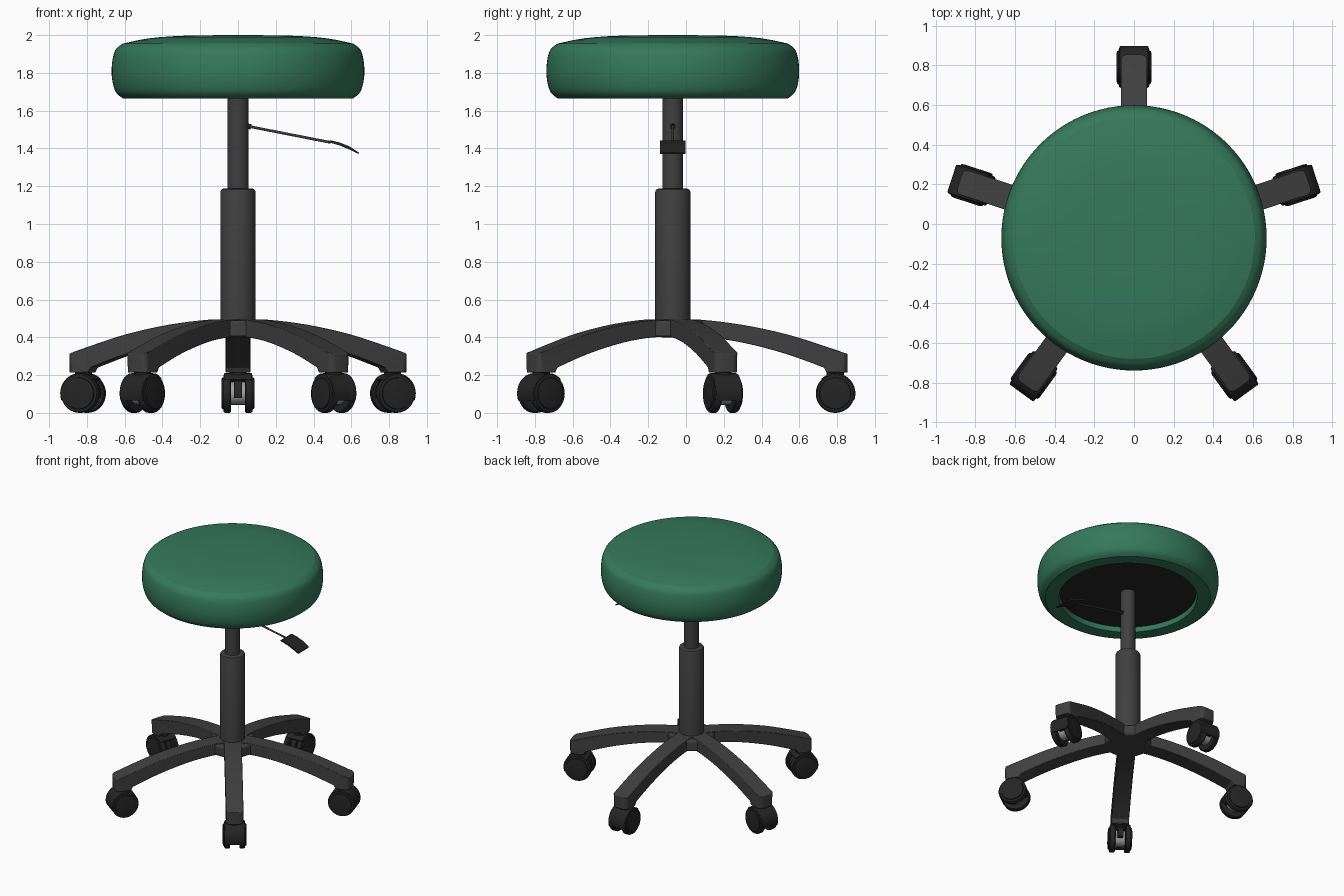
import bpy, bmesh, math
from mathutils import Matrix, Vector

if "Cube" in bpy.data.objects:
    bpy.data.objects.remove(bpy.data.objects["Cube"])

CY = -0.07  # y of the stool axis


def material(name, rgb):
    m = bpy.data.materials.new(name)
    m.diffuse_color = (*rgb, 1)
    m.use_nodes = True
    m.node_tree.nodes["Principled BSDF"].inputs["Base Color"].default_value = m.diffuse_color
    return m


GREEN = material("green_vinyl", (0.035, 0.19, 0.105))
GREY = material("dark_grey", (0.05, 0.05, 0.05))
BLACK = material("black_plastic", (0.018, 0.018, 0.018))
STEEL = material("steel", (0.35, 0.35, 0.35))


def finish(bm, name, mat, matrix=None, bevel=0, angle=35):
    bmesh.ops.recalc_face_normals(bm, faces=bm.faces)
    me = bpy.data.meshes.new(name)
    bm.to_mesh(me)
    bm.free()
    ob = bpy.data.objects.new(name, me)
    bpy.context.collection.objects.link(ob)
    ob.matrix_world = matrix or Matrix.Translation((0, CY, 0))
    me.materials.append(mat)
    bpy.ops.object.select_all(action='DESELECT')
    ob.select_set(True)
    bpy.context.view_layer.objects.active = ob
    bpy.ops.object.shade_smooth_by_angle(angle=math.radians(angle))
    if bevel:
        b = ob.modifiers.new("bevel", 'BEVEL')
        b.width, b.segments, b.limit_method = bevel, 2, 'ANGLE'
        b.angle_limit = math.radians(40)
    return ob


def lathe(name, profile, mat, matrix=None, steps=64, angle=35):
    """Revolve (radius, height) points round local z."""
    bm = bmesh.new()
    vs = [bm.verts.new((r, 0, z)) for r, z in profile]
    es = [bm.edges.new(p) for p in zip(vs, vs[1:])]
    bmesh.ops.spin(bm, geom=vs + es, cent=(0, 0, 0), axis=(0, 0, 1),
                   angle=math.tau, steps=steps)
    bmesh.ops.remove_doubles(bm, verts=bm.verts, dist=1e-4)
    return finish(bm, name, mat, matrix, angle=angle)


def prism(name, pts, y0, y1, mat, matrix=None, bevel=0, tip=0):
    """Extrude an (x, z) outline from y0 to y1; tip rounds the far upright edges."""
    bm = bmesh.new()
    f = bm.faces.new([bm.verts.new((x, y0, z)) for x, z in pts])
    ret = bmesh.ops.extrude_face_region(bm, geom=[f])
    for v in ret["geom"]:
        if isinstance(v, bmesh.types.BMVert):
            v.co.y = y1
    if tip:
        far = max(x for x, z in pts) - 1e-4
        edges = [e for e in bm.edges if all(v.co.x > far for v in e.verts)
                 and abs(e.verts[0].co.y - e.verts[1].co.y) < 1e-4]
        bmesh.ops.bevel(bm, geom=edges, offset=tip, segments=5, profile=0.5,
                        affect='EDGES')
    return finish(bm, name, mat, matrix, bevel)


def smooth_path(pts, n=5):
    """Catmull-Rom points through a short path."""
    p = [Vector(q) for q in [pts[0], *pts, pts[-1]]]
    out = []
    for a, b, c, d in zip(p, p[1:], p[2:], p[3:]):
        for i in range(n):
            t = i / n
            out.append((2 * b + (c - a) * t + (2 * a - 5 * b + 4 * c - d) * t * t
                        + (3 * b - a - 3 * c + d) * t ** 3) / 2)
    return [tuple(q) for q in out] + [tuple(p[-1])]


# Seat cushion with hollow underside
side = smooth_path([(0.61, 1.665), (0.648, 1.70), (0.667, 1.77), (0.667, 1.85),
                    (0.65, 1.92), (0.61, 1.955)])
crown = smooth_path([(0.61, 1.955), (0.47, 1.983), (0.28, 1.997), (0, 2.0)], 3)
lathe("seat_cushion", [(0, 1.73), (0.51, 1.73), (0.51, 1.665)] + side + crown[1:],
      GREEN, steps=96, angle=20)
lathe("seat_plate", [(0, 1.735), (0.505, 1.735), (0.505, 1.705), (0, 1.705)], BLACK)

# Gas lift column
lathe("column_sleeve", [(0, 0.405), (0.093, 0.405), (0.093, 1.17), (0.088, 1.182),
                        (0.078, 1.187), (0, 1.187)], GREY)
lathe("column_piston", [(0, 1.15), (0.055, 1.15), (0.055, 1.72), (0, 1.72)], GREY, steps=48)

# Height lever
rod = Vector((0.49, 0, 1.432)) - Vector((0.04, 0, 1.52))
aim = Matrix.Translation((0.04, CY, 1.52)) @ rod.to_track_quat('Z', 'Y').to_matrix().to_4x4()
lathe("lever_rod", [(0, 0), (0.007, 0), (0.007, rod.length), (0, rod.length)], GREY, aim, 16)
lathe("lever_socket", [(0, 0), (0.014, 0), (0.014, 0.03), (0, 0.03)], BLACK, aim, 20)
prism("lever_paddle", [(0.475, 1.436), (0.49, 1.443), (0.54, 1.431), (0.59, 1.411),
                       (0.64, 1.378), (0.638, 1.370), (0.59, 1.394), (0.54, 1.415),
                       (0.49, 1.430)], -0.067, 0.067, BLACK)

# Hub web that joins the five arms
bm = bmesh.new()
ring = []
for k in range(5):
    a = math.radians(18 + 72 * k)
    for s in (-1, 1):
        p = Matrix.Rotation(a, 3, 'Z') @ Vector((0.16, 0.064 * s, 0.401))
        ring.append(bm.verts.new(p))
ret = bmesh.ops.extrude_face_region(bm, geom=[bm.faces.new(ring)])
for v in ret["geom"]:
    if isinstance(v, bmesh.types.BMVert):
        v.co.z = 0.489
finish(bm, "base_hub", GREY, bevel=0.012)

# Side outlines of an arm and of a caster hood
arm = (smooth_path([(0, 0.495), (0.15, 0.493), (0.37, 0.466), (0.6, 0.417),
                    (0.8, 0.355), (0.925, 0.312)], 4)
       + [(0.925, 0.213), (0.815, 0.213)]
       + smooth_path([(0.80, 0.240), (0.6, 0.312), (0.37, 0.372), (0.17, 0.400),
                      (0, 0.400)], 4))


def arc(r, a0, a1, n=20):
    return [(r * math.cos(math.radians(a0 + (a1 - a0) * i / n)),
             r * math.sin(math.radians(a0 + (a1 - a0) * i / n))) for i in range(n + 1)]


hood = arc(0.107, -22, 135) + arc(0.09, 135, -22)
core = arc(0.09, -15, 195)

for k in range(5):
    n = k + 1
    spin = Matrix.Translation((0, CY, 0)) @ Matrix.Rotation(math.radians(18 + 72 * k), 4, 'Z')
    prism(f"base_arm_{n}", arm, -0.065, 0.065, GREY, spin, bevel=0.01, tip=0.035)

    # Twin-wheel caster
    hub = spin @ Matrix.Translation((0.86, 0, 0.103))
    lathe(f"caster_stem_{n}", [(0, 0.06), (0.046, 0.06), (0.046, 0.125), (0.03, 0.13),
                               (0.03, 0.16), (0, 0.16)], BLACK, hub, 24)
    prism(f"caster_hood_{n}", hood, -0.074, 0.074, BLACK, hub, bevel=0.004)
    prism(f"caster_core_{n}", core, -0.02, 0.02, BLACK, hub)
    for s, label in ((-1, "a"), (1, "b")):
        turn = hub @ Matrix.Rotation(-s * math.pi / 2, 4, 'X')
        lathe(f"caster_wheel_{n}{label}",
              [(0, 0.036), (0.097, 0.036), (0.103, 0.042), (0.103, 0.068), (0.098, 0.076),
               (0.084, 0.078), (0.082, 0.085), (0.07, 0.088), (0, 0.088)],
              BLACK, turn, 36)
    axle = hub @ Matrix.Rotation(math.pi / 2, 4, 'X')
    lathe(f"caster_axle_{n}", [(0, -0.04), (0.06, -0.04), (0.06, 0.04), (0, 0.04)],
          STEEL, axle, 24)
